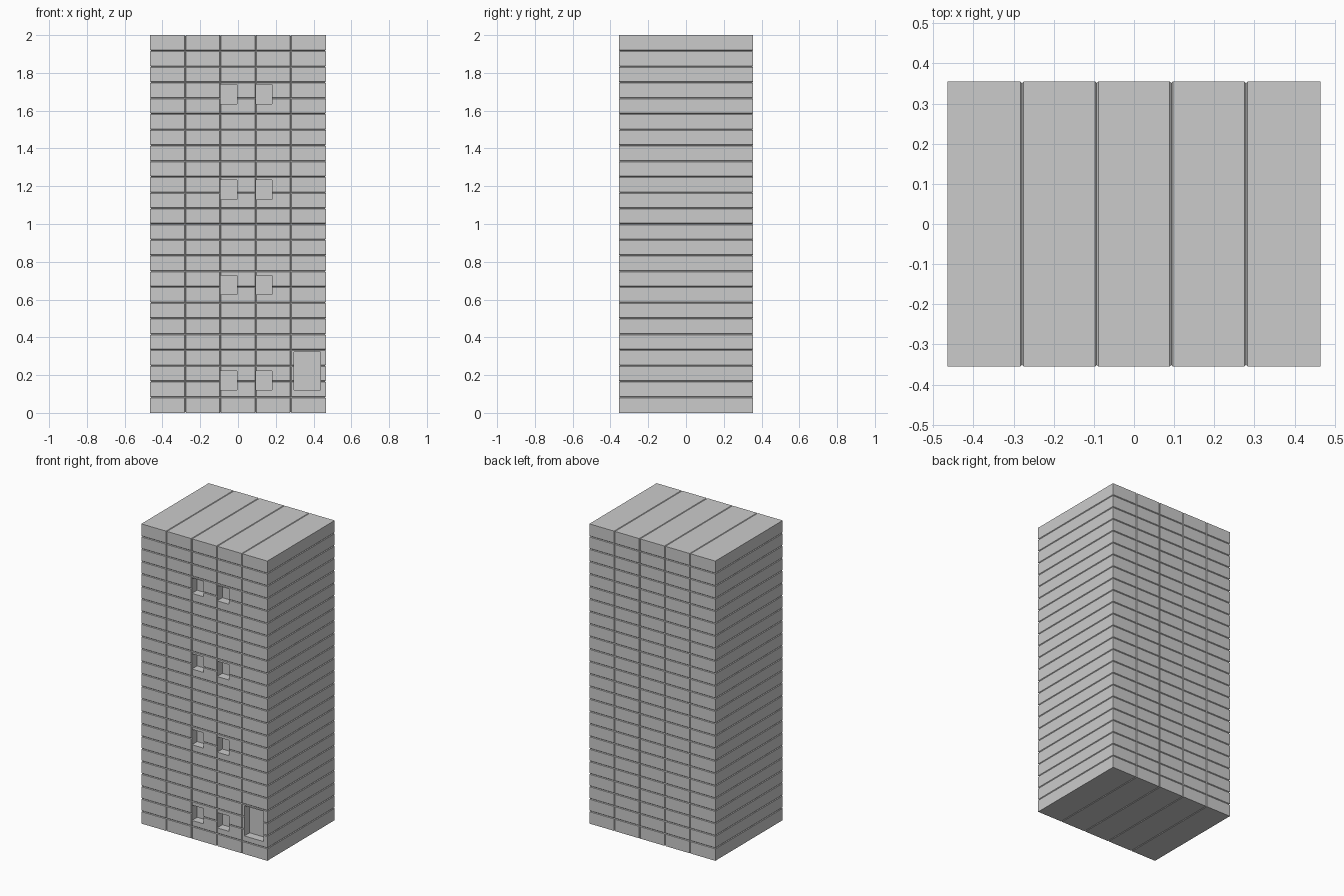
import bpy, bmesh

if "Cube" in bpy.data.objects:
    bpy.data.objects.remove(bpy.data.objects["Cube"])

W, D, H = 0.93, 0.71, 2.0      # overall size
COLS, ROWS = 5, 24             # panel grid
G = 0.004                      # joint half-width and depth


def box(name, x0, x1, y0, y1, z0, z1):
    bm = bmesh.new()
    bmesh.ops.create_cube(bm, size=1)
    for v in bm.verts:
        v.co = (x0 if v.co.x < 0 else x1, y0 if v.co.y < 0 else y1, z0 if v.co.z < 0 else z1)
    mesh = bpy.data.meshes.new(name)
    bm.to_mesh(mesh)
    bm.free()
    ob = bpy.data.objects.new(name, mesh)
    bpy.context.collection.objects.link(ob)
    return ob


# Tower block
tower = box("tower_block", -W / 2, W / 2, -D / 2, D / 2, 0, H)
bm = bmesh.new()
bm.from_mesh(tower.data)

# Panel joints: cut three loops per joint, then push the middle one inward
x_joints = [-W / 2 + W * i / COLS for i in range(1, COLS)]
z_joints = [H * i / ROWS for i in range(1, ROWS)]
for joints, normal in ((x_joints, (1, 0, 0)), (z_joints, (0, 0, 1))):
    for j in joints:
        for off in (-G, 0, G):
            bmesh.ops.bisect_plane(bm, geom=bm.verts[:] + bm.edges[:] + bm.faces[:],
                                   plane_co=[n * (j + off) for n in normal], plane_no=normal)

for v in bm.verts:
    x, y, z = v.co
    on_x = any(abs(x - j) < 1e-4 for j in x_joints)
    on_z = any(abs(z - j) < 1e-4 for j in z_joints)
    if on_x or on_z:
        v.co.y -= G if y > 0 else -G
    if on_x and z < 1e-4:
        v.co.z += G
    if on_x and z > H - 1e-4:
        v.co.z -= G
    if on_z and abs(x) > W / 2 - 1e-4:
        v.co.x -= G if x > 0 else -G
bmesh.ops.recalc_face_normals(bm, faces=bm.faces[:])
bm.to_mesh(tower.data)
bm.free()


# Recessed openings in the front
def recess(name, x0, x1, z0, z1, depth=0.055):
    cutter = box(name, x0, x1, -D / 2 - 0.05, -D / 2 + depth, z0, z1)
    cutter.hide_render = True
    cutter.hide_viewport = False
    cutter.display_type = 'WIRE'
    mod = tower.modifiers.new(name, 'BOOLEAN')
    mod.operation = 'DIFFERENCE'
    mod.solver = 'EXACT'
    mod.object = cutter
    return cutter


cutters = [recess("door_cutter", 0.296, 0.436, 0.121, 0.322)]
for floor in range(4):
    z = 0.121 + 0.505 * floor
    for x in (-0.0915, 0.0945):
        cutters.append(recess("window_cutter", x, x + 0.086, z, z + 0.102))

# Apply the cuts and drop the cutters
bpy.context.view_layer.objects.active = tower
for mod in tower.modifiers[:]:
    bpy.ops.object.modifier_apply(modifier=mod.name)
for c in cutters:
    bpy.data.objects.remove(c)
